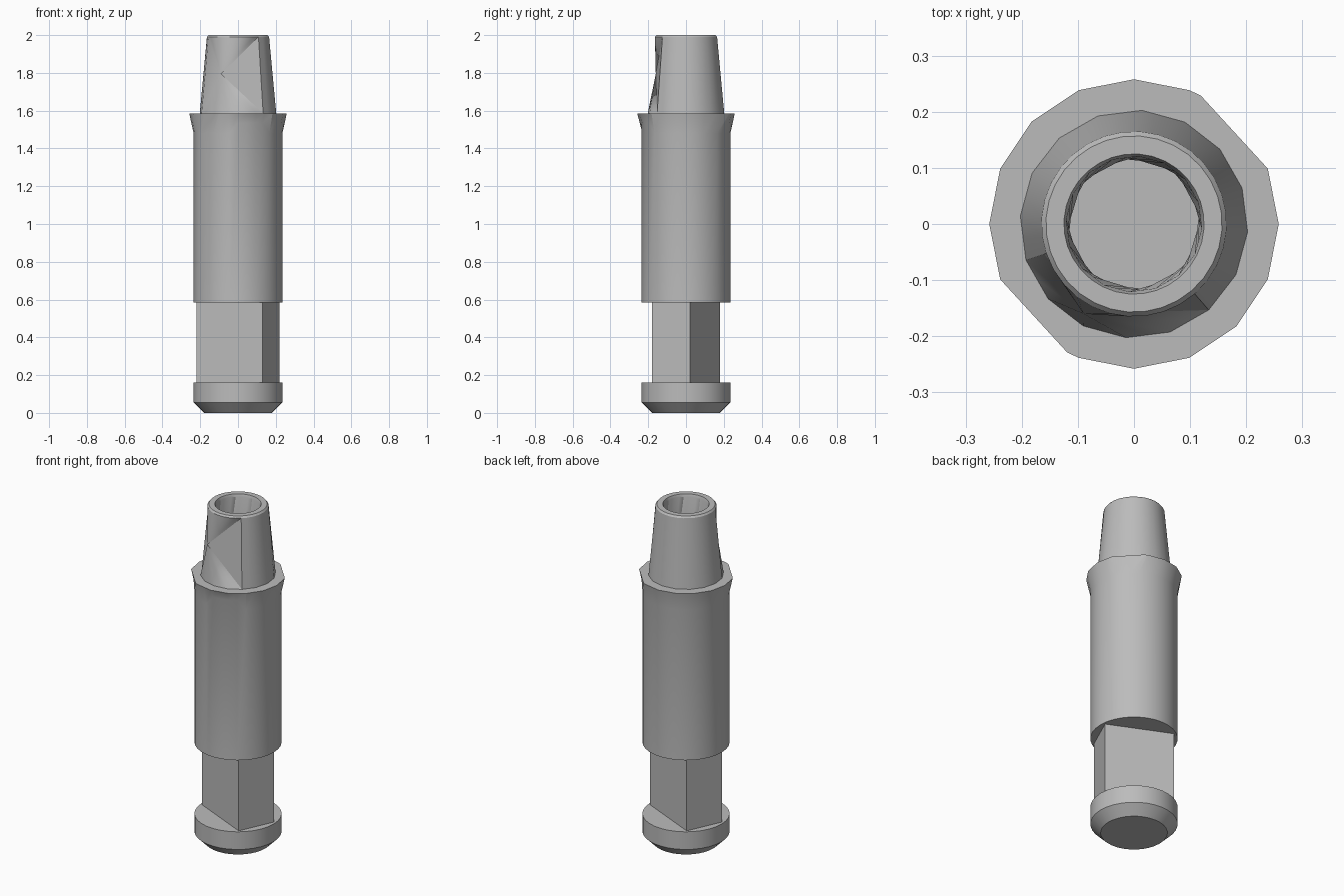
import bpy, bmesh, math
from mathutils import Vector

cube = bpy.data.objects.get("Cube")
if cube:
    bpy.data.objects.remove(cube, do_unlink=True)

metal = bpy.data.materials.new("grey metal")
metal.use_nodes = True
grey = (0.5, 0.5, 0.5, 1)
metal.diffuse_color = grey
metal.node_tree.nodes["Principled BSDF"].inputs["Base Color"].default_value = grey

SIDES = 32


def ring(r, z, corners=SIDES, phase=0, moved=None):
    """SIDES points along a regular polygon; moved shifts single corners to other angles."""
    angles = [phase + 360 * i / corners for i in range(corners)]
    for i, a in (moved or {}).items():
        angles[i] = a
    pts = [Vector((r * math.cos(math.radians(a)), r * math.sin(math.radians(a)), z)) for a in angles]
    steps = SIDES // corners
    return [pts[i].lerp(pts[(i + 1) % corners], k / steps)
            for i in range(corners) for k in range(steps)]


def loft(bm, rings, cap_start=False, cap_end=False, skip=()):
    """Join rings with quads; skip lists the side indices left open on the first span."""
    rows = [[bm.verts.new(p) for p in pts] for pts in rings]
    for n, (a, b) in enumerate(zip(rows, rows[1:])):
        for i in range(len(a)):
            if n or i not in skip:
                j = (i + 1) % len(a)
                bm.faces.new((a[i], a[j], b[j], b[i]))
    if cap_start:
        bm.faces.new(rows[0][::-1])
    if cap_end:
        bm.faces.new(rows[-1])
    return rows


def finish(bm, name, angle=25):
    bmesh.ops.recalc_face_normals(bm, faces=bm.faces)
    mesh = bpy.data.meshes.new(name)
    bm.to_mesh(mesh)
    bm.free()
    obj = bpy.data.objects.new(name, mesh)
    bpy.context.collection.objects.link(obj)
    mesh.materials.append(metal)
    bpy.ops.object.select_all(action='DESELECT')
    bpy.context.view_layer.objects.active = obj
    obj.select_set(True)
    bpy.ops.object.shade_smooth_by_angle(angle=math.radians(angle))
    return obj


# Chamfered foot
bm = bmesh.new()
loft(bm, [ring(0.18, 0), ring(0.235, 0.055), ring(0.235, 0.16)], True, True)
finish(bm, "foot")

# Flat-sided neck: a rectangle turned about the axis
bm = bmesh.new()
a, b = Vector((0.13, -0.18, 0)), Vector((0.221, 0.021, 0))
corners = [a, b, -a, -b]
loft(bm, [[p + Vector((0, 0, z)) for p in corners] for z in (0.15, 0.6)])
finish(bm, "neck")

# Main sleeve with a coarse flared collar and a flat shoulder
bm = bmesh.new()
flare = ring(0.235, 1.48)
for i in range(24, 28):
    flare[i].z = 1.535
collar = ring(0.258, 1.585, 16, moved={2: 62.5, 10: 242.5})
shoulder = ring(0.19, 1.585, 16, -4)
loft(bm, [ring(0.235, 0.585), flare, collar, shoulder], True)
finish(bm, "sleeve")

# Tapered post with a faceted front, a chamfered rim and a blind bore
bm = bmesh.new()
first, last = 18, 28
rows = loft(bm, [
    ring(0.203, 1.585, 16, -4),
    ring(0.165, 1.99, phase=-4),
    ring(0.157, 2.0, phase=-4),
    ring(0.125, 2.0, phase=-4),
    ring(0.121, 1.985, 16, -4),
    ring(0.123, 1.6, 8, 18),
], cap_end=True, skip=range(first, last))
base, rim = rows[0], rows[1]
apex = bm.verts.new((-0.09, -0.16, 1.795))
for i in range(first, last):
    bm.faces.new((base[i], base[i + 1], apex))
    bm.faces.new((rim[i + 1], rim[i], apex))
bm.faces.new((base[first], apex, rim[first]))
bm.faces.new((base[last], rim[last], apex))
finish(bm, "post")
